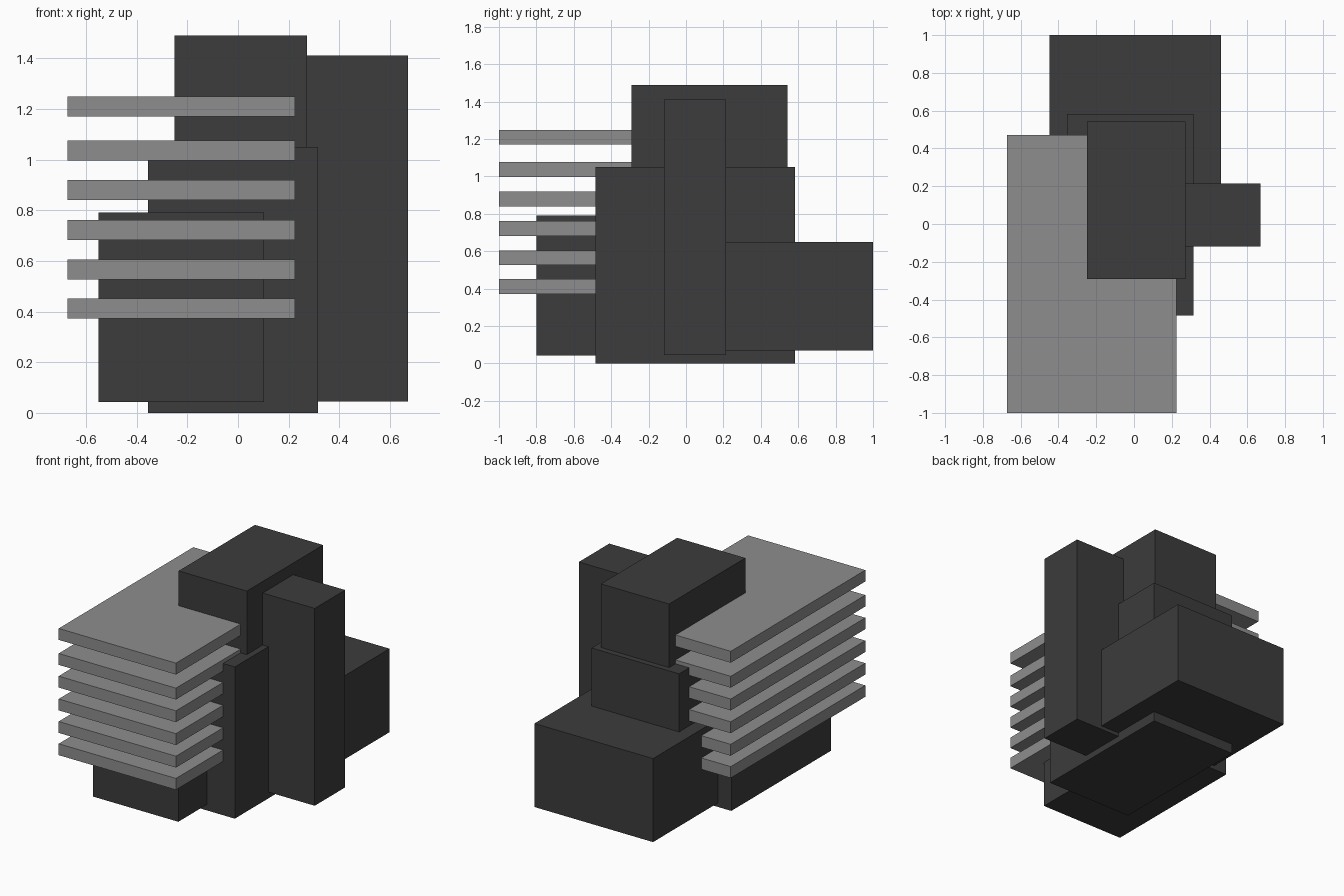
import bpy
from mathutils import Matrix, Vector

if "Cube" in bpy.data.objects:
    bpy.data.objects.remove(bpy.data.objects["Cube"])


def material(name, value):
    m = bpy.data.materials.new(name)
    m.diffuse_color = (value, value, value, 1)
    m.use_nodes = True
    m.node_tree.nodes["Principled BSDF"].inputs["Base Color"].default_value = m.diffuse_color
    return m


dark = material("dark_grey", 0.045)
light = material("mid_grey", 0.27)


def box(name, x, y, z, mat):
    """Axis-aligned box from (min, max) ranges."""
    bpy.ops.mesh.primitive_cube_add(size=1)
    ob = bpy.context.object
    ob.name = name
    size = Vector((x[1] - x[0], y[1] - y[0], z[1] - z[0]))
    centre = Vector((x[0] + x[1], y[0] + y[1], z[0] + z[1])) / 2
    ob.data.transform(Matrix.Translation(centre) @ Matrix.Diagonal(size.to_4d()))
    ob.data.materials.append(mat)
    return ob


# Interlocking building masses
box("core_block", (-0.355, 0.315), (-0.485, 0.582), (0.0, 1.05), dark)
box("front_block", (-0.55, 0.103), (-0.80, 0.29), (0.042, 0.79), dark)
box("upper_block", (-0.25, 0.272), (-0.292, 0.542), (0.75, 1.49), dark)
box("side_tower", (0.2, 0.67), (-0.118, 0.215), (0.044, 1.41), dark)
box("rear_block", (-0.448, 0.46), (0.1, 1.0), (0.07, 0.648), dark)

# Stack of thin floor slabs, running through the masses
for i, base in enumerate((0.372, 0.526, 0.682, 0.84, 0.997, 1.17)):
    box(f"floor_slab_{i + 1}", (-0.673, 0.225), (-1.0, 0.472), (base, base + 0.079), light)
